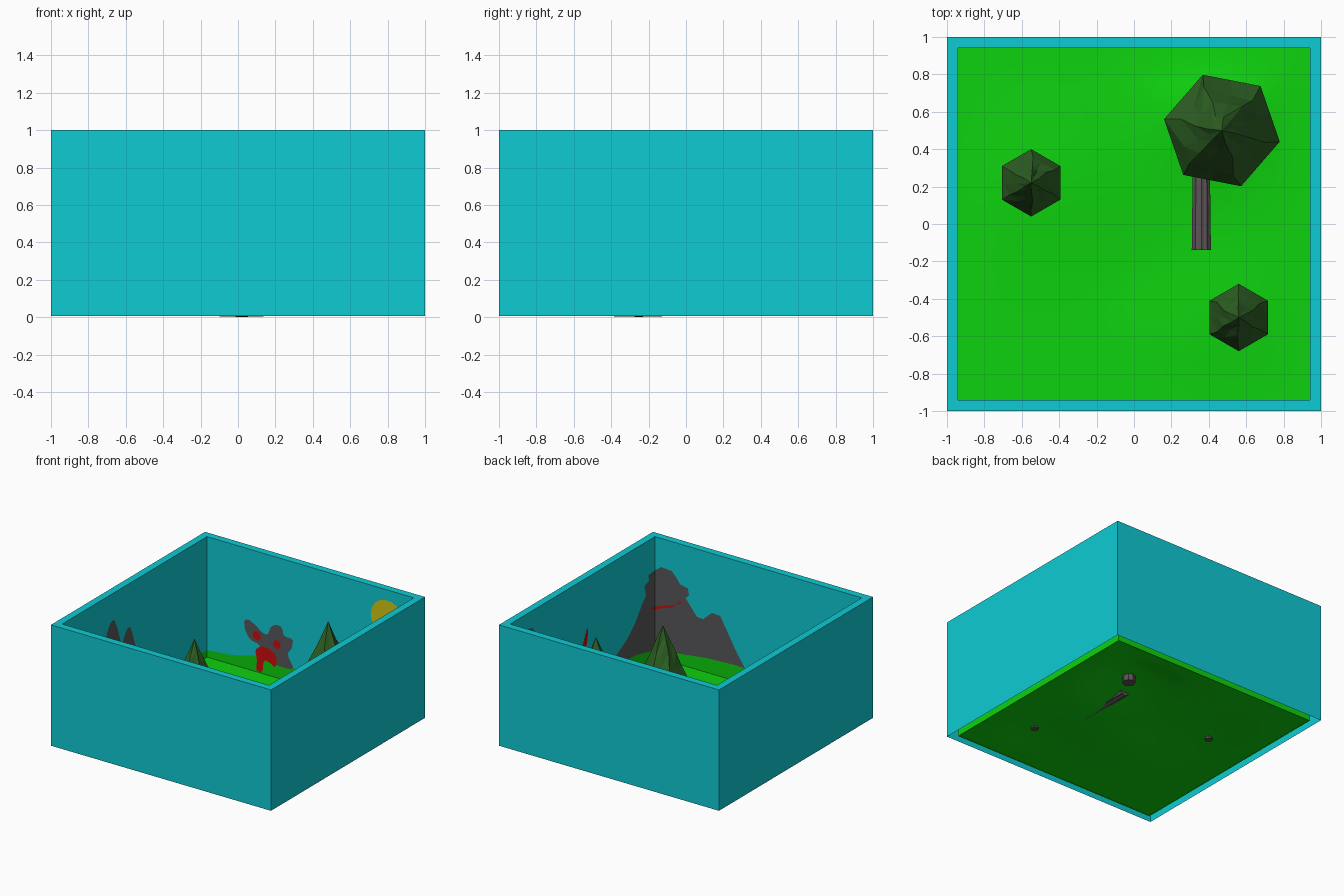
import bpy, bmesh, math, random
from mathutils import Vector, Matrix

if "Cube" in bpy.data.objects:
    bpy.data.objects.remove(bpy.data.objects["Cube"])

random.seed(4)


def mat(name, r, g, b):
    lin = lambda c: ((c / 255 + 0.055) / 1.055) ** 2.4 if c > 10 else c / 255 / 12.92
    m = bpy.data.materials.new(name)
    m.diffuse_color = (lin(r), lin(g), lin(b), 1)
    m.use_nodes = True
    m.node_tree.nodes["Principled BSDF"].inputs["Base Color"].default_value = m.diffuse_color
    return m


SKY = mat("sky_blue", 14, 203, 212)
GRASS = mat("grass_green", 14, 210, 14)
ROCK = mat("rock_grey", 88, 88, 91)
RED = mat("lava_red", 205, 12, 14)
YELLOW = mat("sun_yellow", 212, 200, 20)
BARK = mat("bark", 92, 84, 88)
LEAF = mat("leaf_green", 46, 98, 36)


def add(name, bm, *mats, smooth=False):
    me = bpy.data.meshes.new(name)
    bm.to_mesh(me)
    bm.free()
    for m in mats:
        me.materials.append(m)
    for p in me.polygons:
        p.use_smooth = smooth
    ob = bpy.data.objects.new(name, me)
    bpy.context.collection.objects.link(ob)
    return ob


# Open box walls: outer skin, rim, inner skin with a grass strip at the foot, no underside
bm = bmesh.new()
levels = [(1, 0.007), (1, 1), (0.94, 1), (0.94, 0.06), (0.94, 0.007)]
rings = [[bm.verts.new((sx * s, sy * s, z)) for sx, sy in ((-1, -1), (1, -1), (1, 1), (-1, 1))]
         for s, z in levels]
for k in range(4):
    for i in range(4):
        j = (i + 1) % 4
        f = bm.faces.new((rings[k][i], rings[k][j], rings[k + 1][j], rings[k + 1][i]))
        f.material_index = 1 if k == 3 else 0
add("box_walls", bm, SKY, GRASS)


# Gently rolling floor
def floor_z(x, y):
    g = lambda cx, cy, r: math.exp(-((x - cx) ** 2 + (y - cy) ** 2) / r ** 2)
    edge = min(1, (0.94 - max(abs(x), abs(y))) / 0.25)
    return 0.012 + edge * (0.055 * g(0.4, 0.55, 0.35) + 0.02 * g(-0.5, 0.2, 0.4)
                           + 0.015 * g(0.5, -0.5, 0.3) - 0.012 * g(0.02, -0.24, 0.25))


bm = bmesh.new()
bmesh.ops.create_grid(bm, x_segments=30, y_segments=30, size=0.94)
for v in bm.verts:
    v.co.z = max(0, floor_z(v.co.x, v.co.y))
add("grass_floor", bm, GRASS, smooth=True)


# Wall paintings: flat outlines (u along the wall, z up) just in front of the inner walls
def painted(name, wall, pts, m, off=0.002, soften=True):
    if soften:
        pts = [(a[0] * t + b[0] * (1 - t), a[1] * t + b[1] * (1 - t))
               for a, b in zip(pts, pts[1:] + pts[:1]) for t in (0.8, 0.2)]
    d = 0.94 - off
    place = {"front": lambda u, z: (u, -d, z), "back": lambda u, z: (u, d, z),
             "left": lambda u, z: (-d, u, z), "right": lambda u, z: (d, u, z)}[wall]
    inward = {"front": (0, 1, 0), "back": (0, -1, 0), "left": (1, 0, 0), "right": (-1, 0, 0)}[wall]
    bm = bmesh.new()
    f = bm.faces.new([bm.verts.new(place(*p)) for p in pts])
    f.normal_update()
    if f.normal.dot(Vector(inward)) < 0:
        f.normal_flip()
    bmesh.ops.triangulate(bm, faces=[f])
    add(name, bm, m)


def disc(u, z, r, n=16):
    return [(u + r * math.cos(2 * math.pi * i / n), z + r * math.sin(2 * math.pi * i / n))
            for i in range(n)]


# Painted hills along the foot of every wall
hills = {"back": [.07, .09, .15, .14, .12, .10, .12, .13, .10],
         "front": [.10, .12, .14, .13, .14, .14, .13, .10, .07],
         "left": [.08, .11, .12, .10, .09, .11, .10, .08, .07],
         "right": [.07, .12, .14, .12, .10, .11, .12, .11, .10]}
for wall, hs in hills.items():
    pts = [(-0.94 + 1.88 * i / 8, h) for i, h in enumerate(hs)]
    painted("hills_" + wall, wall, [(-0.94, 0.01)] + pts + [(0.94, 0.01)], GRASS, 0.004, False)

# Mountain wrapping round the front right corner, with its lava bands
painted("mountain_front", "front",
        [(.94, .02), (.94, .725), (.88, .766), (.785, .758), (.74, .71), (.71, .67), (.64, .655),
         (.63, .60), (.66, .57), (.557, .443), (.50, .44), (.42, .513), (.347, .508), (.283, .40),
         (.21, .27), (.11, .12), (.08, .02)], ROCK, soften=False)
painted("mountain_side", "right",
        [(-.94, .02), (-.94, .725), (-.85, .717), (-.86, .67), (-.80, .645), (-.82, .56),
         (-.77, .51), (-.69, .40), (-.575, .296), (-.42, .21), (-.3, .02)], ROCK, soften=False)
painted("lava_band_low", "front", [(.94, .405), (.94, .425), (.86, .455), (.77, .485), (.77, .465),
                                   (.86, .435)], RED, 0.005, False)
painted("lava_band_high", "front", [(.76, .49), (.70, .535), (.70, .515)], RED, 0.005, False)
painted("lava_band_side", "right", [(-.94, .405), (-.94, .425), (-.89, .435), (-.89, .42)],
        RED, 0.005, False)

# Tall rock and lava streak on the right wall
painted("tall_rock", "right",
        [(.30, .02), (.34, .30), (.46, .55), (.60, .78), (.65, .86), (.70, .87), (.75, .84),
         (.74, .70), (.70, .45), (.66, .25), (.60, .05)], ROCK)
painted("lava_streak", "right", [(-.05, .59), (-.07, .58), (-.05, .46), (.0, .36), (.06, .36),
                                 (.01, .46)], RED, 0.005)

# Twin rock spires on the left wall
painted("twin_spires", "left",
        [(-.48, .02), (-.42, .45), (-.38, .67), (-.32, .77), (-.27, .785), (-.22, .68),
         (-.17, .53), (-.13, .60), (-.09, .65), (-.05, .63), (.01, .46), (.07, .25), (.12, .02)],
        ROCK)

# Knobbly rock with red patches on the back wall
painted("knobbly_rock", "back",
        [(-.60, .405), (-.56, .425), (-.49, .39), (-.44, .35), (-.385, .34), (-.356, .42),
         (-.30, .45), (-.256, .44), (-.237, .37), (-.155, .37), (-.16, .30), (-.21, .23),
         (-.14, .12), (-.25, .11), (-.40, .13), (-.457, .245), (-.548, .26), (-.594, .333)],
        ROCK, 0.005)
painted("red_spot_a", "back", disc(-.484, .31, .037), RED, 0.007, False)
painted("red_spot_b", "back", disc(-.30, .287, .035), RED, 0.007, False)
painted("red_patch", "back",
        [(-.50, .19), (-.44, .24), (-.36, .23), (-.30, .19), (-.31, .09), (-.36, .12),
         (-.42, .13), (-.43, .02), (-.49, .02), (-.48, .12)], RED, 0.007)

# Painted sun
painted("sun", "back", disc(.70, .765, .15, 24), YELLOW, 0.002, False)


# Trees: faceted six-sided cone on a short trunk
def tree(name, x, y, r, z0, z1, turn, trunk_r, trunk_z):
    bm = bmesh.new()
    rows = []
    for k in range(4):
        t = k / 4
        row = []
        for i in range(6):
            # corner point plus a jittered mid-side point
            for half in (0, 1):
                a = turn + math.radians(60 * i + 30 * half)
                q = r * (1 - t) * (0.866 if half else 1)
                if k:
                    q *= random.uniform(0.93, 1.08)
                    a += random.uniform(-0.1, 0.1)
                z = z0 + (z1 - z0) * (t + (random.uniform(-0.03, 0.03) if k else 0))
                row.append(bm.verts.new((x + q * math.cos(a), y + q * math.sin(a), z)))
        rows.append(row)
    top = bm.verts.new((x, y, z1))
    for k in range(4):
        for i in range(12):
            j = (i + 1) % 12
            a, b = rows[k][i], rows[k][j]
            if k == 3:
                bm.faces.new((a, b, top))
            else:
                c, d = rows[k + 1][j], rows[k + 1][i]
                bm.faces.new((a, b, c))
                bm.faces.new((a, c, d))
    bm.faces.new(rows[0][::-1])
    add(name + "_canopy", bm, LEAF)
    bm = bmesh.new()
    h = z0 + 0.04 - trunk_z
    bmesh.ops.create_cone(bm, cap_ends=True, segments=8, radius1=trunk_r, radius2=trunk_r * 0.9,
                          depth=h, matrix=Matrix.Translation((x, y, trunk_z + h / 2)))
    add(name + "_trunk", bm, BARK)


tree("large_tree", 0.47, 0.50, 0.315, 0.16, 0.85, math.radians(49), 0.05, 0.008)
tree("left_tree", -0.55, 0.22, 0.18, 0.13, 0.54, math.radians(90), 0.03, 0.015)
tree("right_tree", 0.56, -0.50, 0.18, 0.13, 0.54, math.radians(90), 0.03, 0.015)

# Fallen log with ridged bark
bm = bmesh.new()
bmesh.ops.create_cone(bm, cap_ends=True, segments=20, radius1=0.054, radius2=0.048, depth=0.46,
                      matrix=Matrix.Translation((0.36, 0.09, 0.066)) @ Matrix.Rotation(-math.pi / 2, 4, 'X'))
for i, v in enumerate(bm.verts):
    if (i // 2) % 2:
        v.co.x = 0.36 + (v.co.x - 0.36) * 0.9
        v.co.z = 0.066 + (v.co.z - 0.066) * 0.9
add("fallen_log", bm, BARK)
